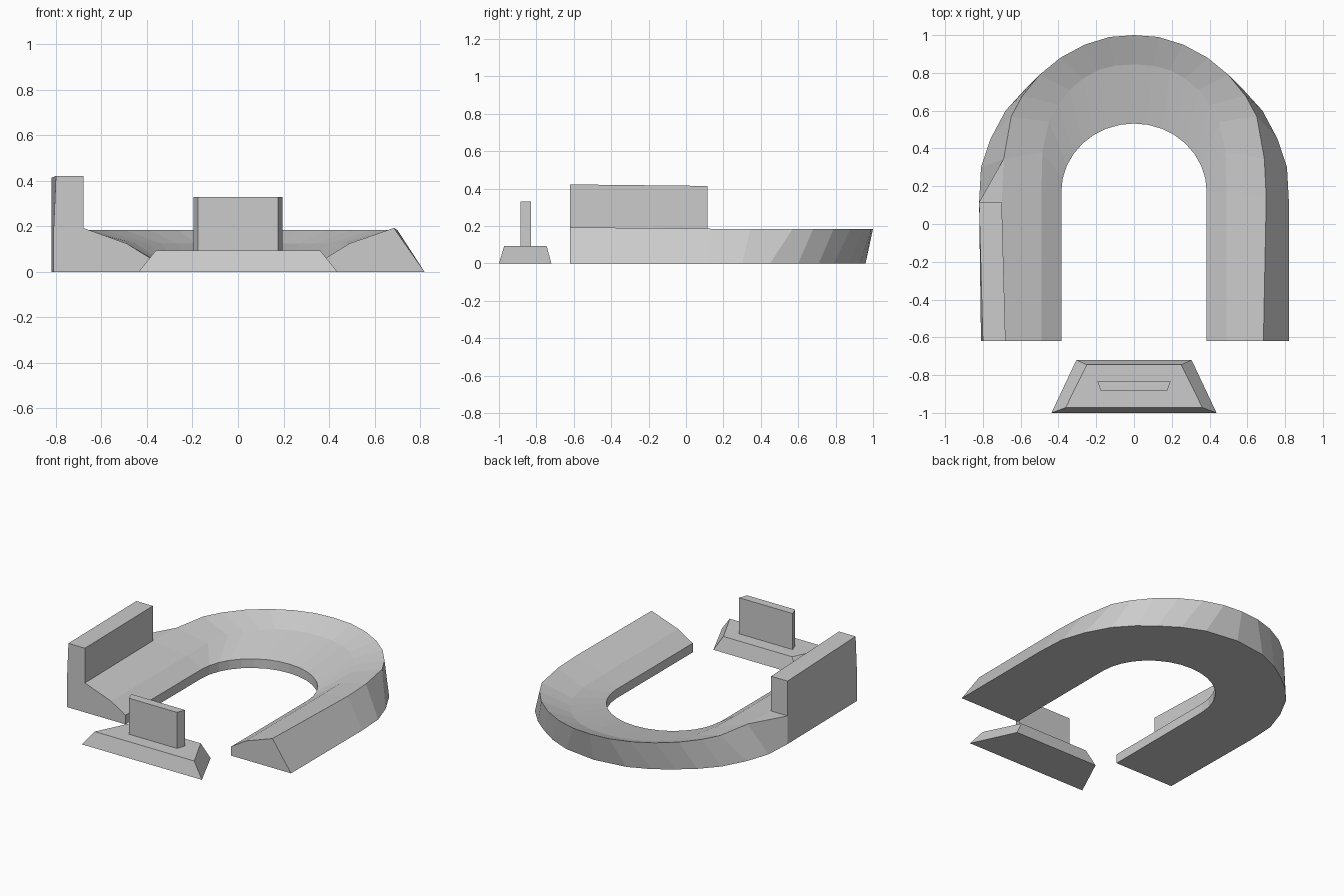
import bpy, bmesh, math

if "Cube" in bpy.data.objects:
    bpy.data.objects.remove(bpy.data.objects["Cube"])

# Right half of each path, from the open end round to the middle of the back
base = [(.82, -.62), (.82, .12), (.81, .30), (.76, .45), (.68, .60),
        (.58, .71), (.48, .79), (.36, .87), (.22, .93), (0, .96)]
rim = [(.685, -.62), (.70, .14), (.69, .345), (.65, .57), (.59, .68),
       (.50, .79), (.39, .88), (.26, .95), (.13, .99), (0, 1)]
crease = [(.49, -.62), (.49, .17), (.485, .38), (.45, .54), (.40, .63),
          (.34, .71), (.27, .77), (.19, .815), (.10, .838), (0, .845)]
inner = [(.385, -.62)] + [(.385 * math.cos(a), .17 + .362 * math.sin(a))
                          for a in (i * math.pi / 16 for i in range(9))]


def finish(bm, name):
    bmesh.ops.remove_doubles(bm, verts=bm.verts, dist=1e-4)
    bmesh.ops.recalc_face_normals(bm, faces=bm.faces)
    me = bpy.data.meshes.new(name)
    bm.to_mesh(me)
    bm.free()
    ob = bpy.data.objects.new(name, me)
    bpy.context.collection.objects.link(ob)
    return ob


def section(i, side):
    """Cross-section of the band: outer foot, shelf edge, rim, crease, inner edge, inner foot."""
    z = .193 if i == 0 else .185
    b, r, c, n = base[i], rim[i], crease[i], inner[i]
    shelf = r
    if side < 0 and i < 2:
        # left arm widens into a flat shelf that carries the wall
        b = (.81, -.62) if i == 0 else (.82, .115)
        shelf = (.81, -.62) if i == 0 else (.82, .115)
        r = (.68, -.62) if i == 0 else (.70, .115)
    pts = [(*b, 0), (*shelf, z), (*r, z), (*c, .125), (*n, .06), (*n, 0)]
    return [(side * x, y, h) for x, y, h in pts]


# Horseshoe band
bm = bmesh.new()
rows = [section(i, -1) for i in range(10)] + [section(i, 1) for i in range(8, -1, -1)]
rings = [[bm.verts.new(p) for p in row] for row in rows]
shelf_face = None
for k in range(len(rings) - 1):
    a, b = rings[k], rings[k + 1]
    for j in range(6):
        n = (j + 1) % 6
        f = bm.faces.new((a[j], a[n], b[n], b[j]))
        if k == 0 and j == 1:
            shelf_face = f
bm.faces.new(rings[0])
bm.faces.new(rings[-1])

# Wall raised from the left shelf
ext = bmesh.ops.extrude_face_region(bm, geom=[shelf_face])
for v in [g for g in ext["geom"] if isinstance(g, bmesh.types.BMVert)]:
    v.co.z += .229
    if v.co.y < -.5 and v.co.x < -.75:
        v.co.x += .01
if shelf_face.is_valid:
    bm.faces.remove(shelf_face)
finish(bm, "horseshoe_band")


def frustum(name, low, high):
    """Block between two trapezoids given as (front half width, front y, back half width, back y, z)."""
    bm = bmesh.new()
    lo, hi = [[bm.verts.new(p) for p in ((-wf, yf, z), (wf, yf, z), (wb, yb, z), (-wb, yb, z))]
              for wf, yf, wb, yb, z in (low, high)]
    bm.faces.new(lo)
    bm.faces.new(hi)
    for j in range(4):
        n = (j + 1) % 4
        bm.faces.new((lo[j], lo[n], hi[n], hi[j]))
    return finish(bm, name)


# Front plinth and upright plate
frustum("plinth", (.437, -1, .305, -.72, 0), (.362, -.972, .25, -.745, .093))
frustum("upright_plate", (.175, -.885, .195, -.83, .09), (.175, -.885, .195, -.83, .33))
